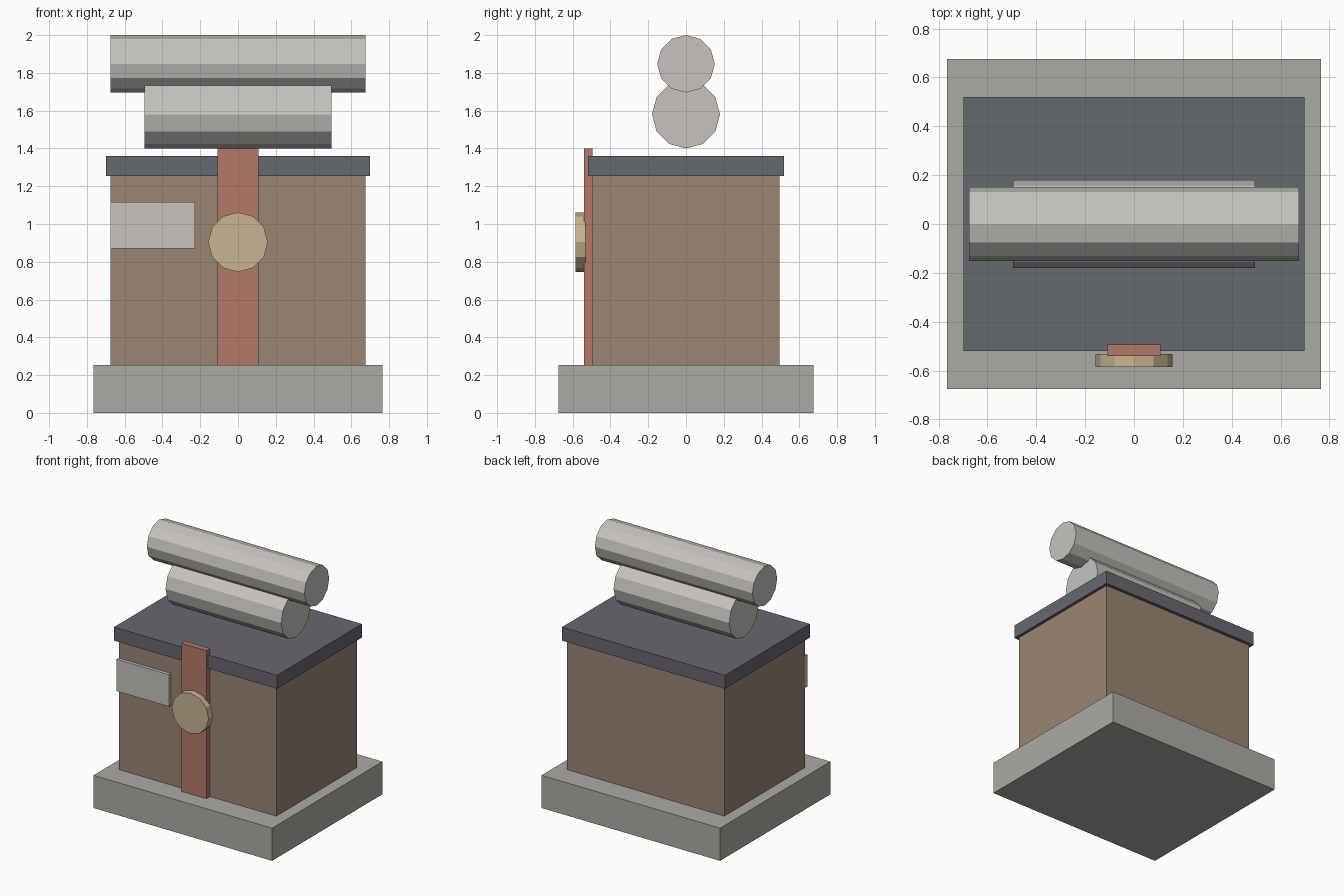
import bpy
from math import radians

cube = bpy.data.objects.get("Cube")
if cube:
    bpy.data.objects.remove(cube, do_unlink=True)


def material(name, rgb):
    """Flat material from 0-255 display values, stored as linear."""
    lin = [((c / 255 + 0.055) / 1.055) ** 2.4 for c in rgb] + [1.0]
    mat = bpy.data.materials.new(name)
    mat.use_nodes = True
    mat.diffuse_color = lin
    mat.node_tree.nodes["Principled BSDF"].inputs["Base Color"].default_value = lin
    return mat


def finish(name, mat):
    obj = bpy.context.object
    obj.name = obj.data.name = name
    bpy.ops.object.transform_apply(location=False, rotation=True, scale=True)
    obj.data.materials.append(mat)
    return obj


def box(name, mat, x, y, z):
    """Box between (low, high) limits on each axis."""
    spans = (x, y, z)
    bpy.ops.mesh.primitive_cube_add(size=1, location=[(a + b) / 2 for a, b in spans])
    bpy.context.object.scale = [b - a for a, b in spans]
    return finish(name, mat)


def drum(name, mat, radius, length, centre, rotation):
    """Twelve-sided flat-shaded cylinder."""
    bpy.ops.mesh.primitive_cylinder_add(vertices=12, radius=radius, depth=length,
                                        location=centre, rotation=rotation)
    return finish(name, mat)


def both(half):
    return (-half, half)


stone = material("warm grey stone", (171, 171, 165))
wood = material("brown wood", (155, 133, 114))
slate = material("slate blue", (101, 104, 110))
paper = material("pale paper", (199, 196, 191))
red = material("faded red", (180, 122, 105))
tan = material("tan wax", (200, 180, 148))

# Plinth, chest and lid
box("plinth", stone, both(0.765), both(0.675), (0, 0.253))
box("chest_body", wood, both(0.675), both(0.495), (0.253, 1.255))
box("lid", slate, both(0.698), both(0.52), (1.255, 1.36))

# Front strap, label and round seal
box("strap", red, both(0.108), (-0.54, -0.494), (0.253, 1.40))
box("label", paper, (-0.675, -0.228), (-0.52, -0.49), (0.87, 1.117))
drum("seal", tan, 0.158, 0.054, (0, -0.559, 0.904), (radians(90), 0, 0))

# Paper rolls stacked above the lid
along_x = (0, radians(90), 0)
drum("lower_roll", paper, 0.18, 0.99, (0, 0, 1.58), along_x)
drum("upper_roll", paper, 0.152, 1.35, (0, 0, 1.848), along_x)
